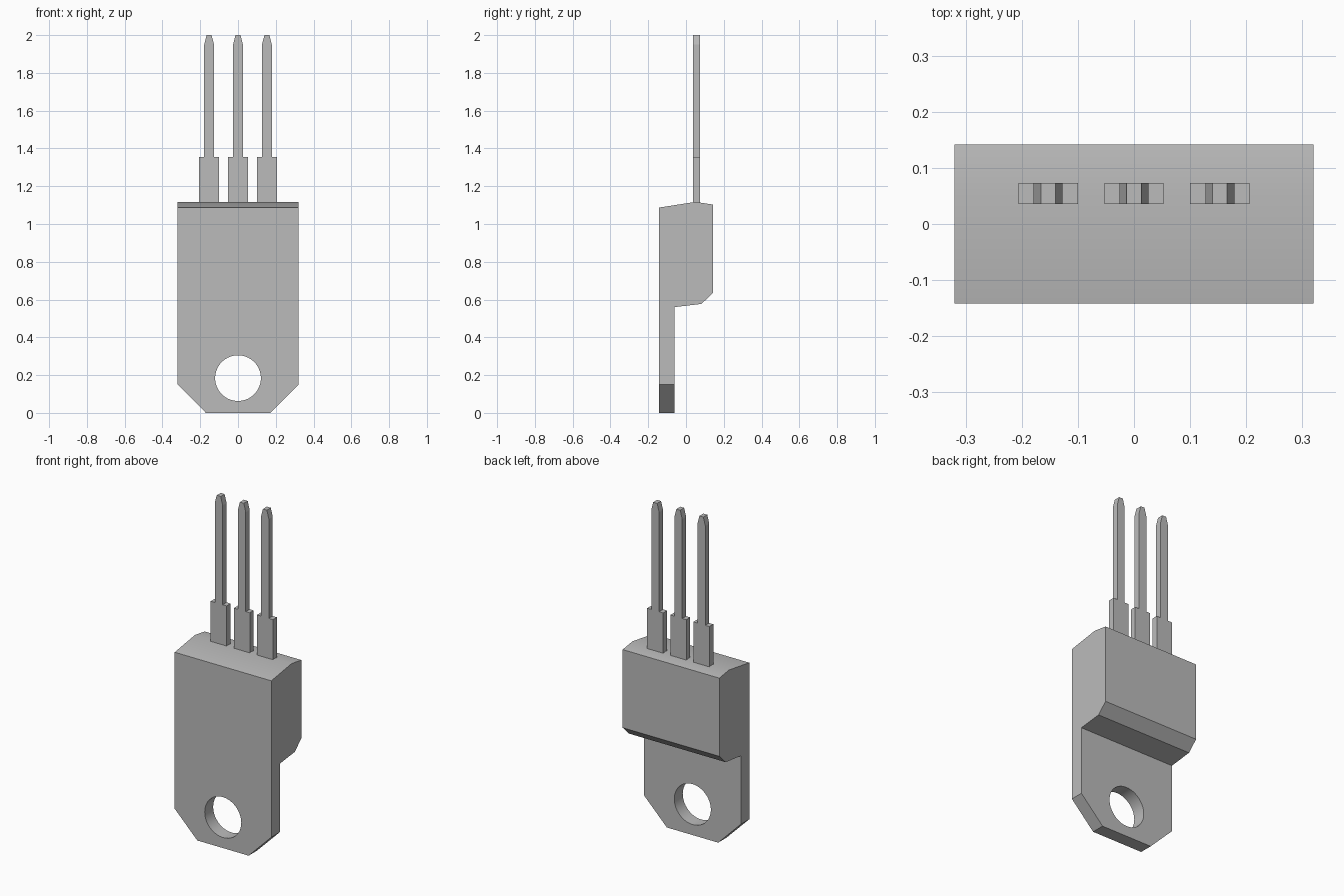
import bpy, bmesh, math

if "Cube" in bpy.data.objects:
    bpy.data.objects.remove(bpy.data.objects["Cube"])

grey = bpy.data.materials.new("plain grey")
grey.use_nodes = True
COLOUR = (0.5, 0.5, 0.5, 1)
grey.diffuse_color = COLOUR
grey.node_tree.nodes["Principled BSDF"].inputs["Base Color"].default_value = COLOUR


def extrude(name, points, offset, chamfer=None):
    """Extrude a closed profile; optionally chamfer the edges chosen by a rule."""
    bm = bmesh.new()
    face = bm.faces.new([bm.verts.new(p) for p in points])
    out = bmesh.ops.extrude_face_region(bm, geom=[face], use_keep_orig=True)
    moved = [g for g in out["geom"] if isinstance(g, bmesh.types.BMVert)]
    bmesh.ops.translate(bm, verts=moved, vec=offset)
    if chamfer:
        width, rule = chamfer
        bmesh.ops.bevel(bm, geom=[e for e in bm.edges if rule(e)], offset=width,
                        offset_type='OFFSET', segments=1, affect='EDGES')
    bmesh.ops.recalc_face_normals(bm, faces=bm.faces[:])
    mesh = bpy.data.meshes.new(name)
    bm.to_mesh(mesh)
    bm.free()
    mesh.materials.append(grey)
    obj = bpy.data.objects.new(name, mesh)
    bpy.context.collection.objects.link(obj)
    return obj


def select_only(obj):
    bpy.ops.object.select_all(action='DESELECT')
    obj.select_set(True)
    bpy.context.view_layer.objects.active = obj


# Case: side profile of the mounting tab and thick block, with clipped tab corners
W = 0.32
side = [(-0.142, 0), (-0.142, 1.087), (0.05, 1.117), (0.142, 1.103),
        (0.142, 0.635), (0.082, 0.577), (-0.062, 0.56), (-0.062, 0)]


def tab_corner(e):
    a, b = (v.co for v in e.verts)
    return max(a.z, b.z) < 0.001 and abs(a.x - b.x) < 0.001


case = extrude("case_with_tab", [(-W, y, z) for y, z in side], (2 * W, 0, 0),
               (0.15, tab_corner))

# Mounting hole through the tab
bpy.ops.mesh.primitive_cylinder_add(vertices=64, radius=0.121, depth=0.5,
                                    location=(0, -0.1, 0.184),
                                    rotation=(math.pi / 2, 0, 0))
cutter = bpy.context.object
cutter.name = "hole_cutter"
cutter.hide_render = True
cutter.data.materials.append(grey)
cut = case.modifiers.new("mounting hole", 'BOOLEAN')
cut.operation = 'DIFFERENCE'
cut.solver = 'EXACT'
cut.object = cutter
select_only(case)
bpy.ops.object.modifier_apply(modifier=cut.name)
bpy.data.objects.remove(cutter)
bpy.ops.object.shade_smooth_by_angle(angle=math.radians(30))

# Leads: wide shoulder, narrow pin and tapered tip
half = [(0.053, 1.09), (0.053, 1.355), (0.026, 1.355), (0.026, 1.95), (0.013, 2.0)]
outline = half + [(-x, z) for x, z in reversed(half)]
for label, cx in (("right", -0.153), ("middle", 0), ("left", 0.153)):
    extrude(label + "_lead", [(cx + x, 0.036, z) for x, z in outline], (0, 0.037, 0))
